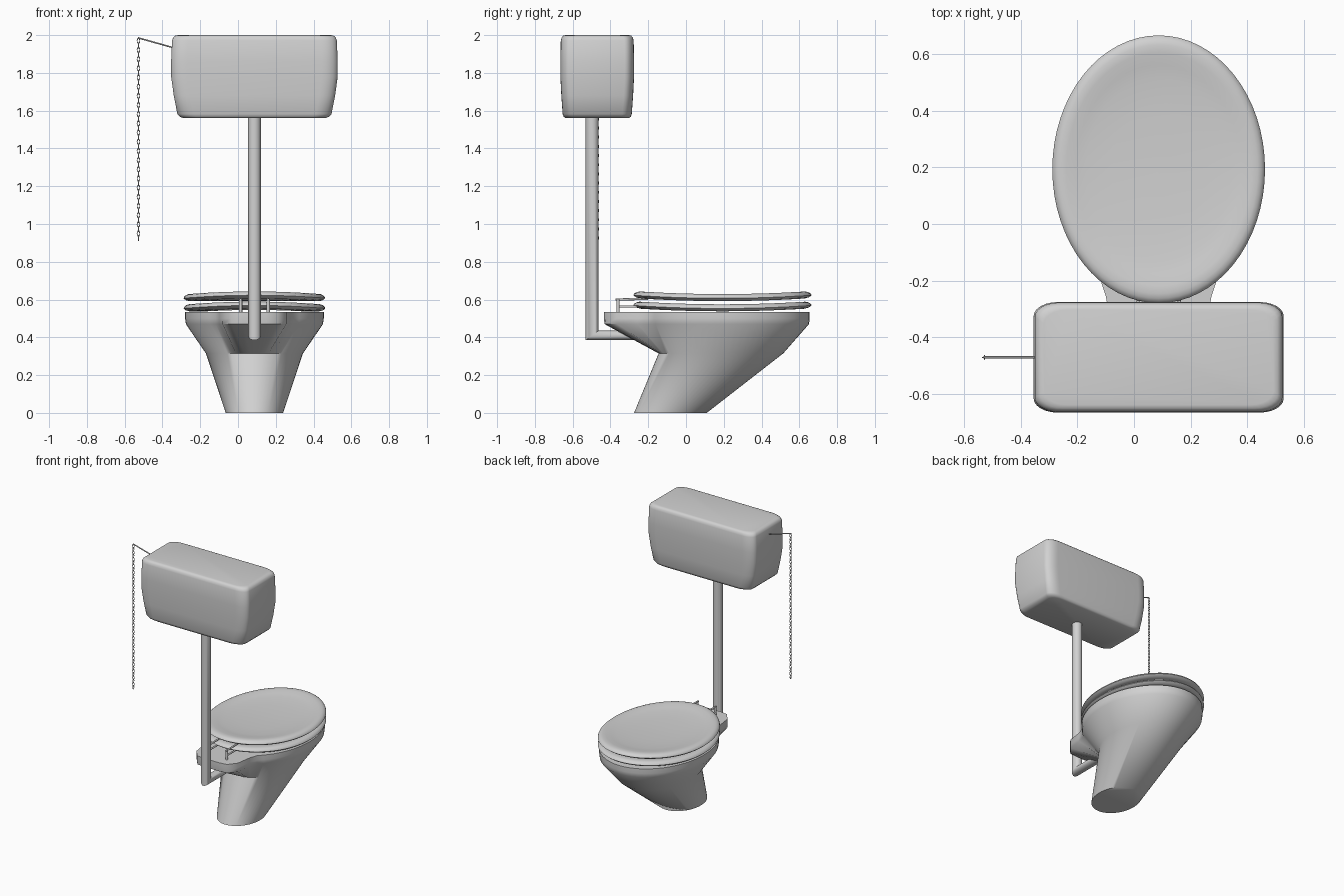
import bpy, bmesh
from math import sin, cos, pi, radians, copysign
from mathutils import Vector

cube = bpy.data.objects.get("Cube")
if cube:
    bpy.data.objects.remove(cube)

GREY = (0.64, 0.64, 0.64, 1)
mat = bpy.data.materials.new("light_grey_porcelain")
mat.use_nodes = True
mat.diffuse_color = GREY
mat.node_tree.nodes["Principled BSDF"].inputs["Base Color"].default_value = GREY

CX = 0.087          # shared centre line of bowl, pipe and tank
N = 64
ANGLES = [2 * pi * i / N for i in range(N)]


def finish(obj, name, angle=50):
    obj.name = name
    obj.data.materials.clear()
    obj.data.materials.append(mat)
    bpy.ops.object.select_all(action="DESELECT")
    obj.select_set(True)
    bpy.context.view_layer.objects.active = obj
    bpy.ops.object.shade_smooth_by_angle(angle=radians(angle))
    return obj


def loft(name, rings, caps=True, closed=False, angle=50):
    """Skin a list of equal-length point rings."""
    bm = bmesh.new()
    loops = [[bm.verts.new(p) for p in ring] for ring in rings]
    pairs = list(zip(loops, loops[1:]))
    if closed:
        pairs.append((loops[-1], loops[0]))
    for a, b in pairs:
        for i in range(len(a)):
            j = (i + 1) % len(a)
            bm.faces.new((a[i], a[j], b[j], b[i]))
    if caps and not closed:
        bm.faces.new(loops[0][::-1])
        bm.faces.new(loops[-1])
    bmesh.ops.recalc_face_normals(bm, faces=bm.faces)
    mesh = bpy.data.meshes.new(name)
    bm.to_mesh(mesh)
    bm.free()
    obj = bpy.data.objects.new(name, mesh)
    bpy.context.collection.objects.link(obj)
    return finish(obj, name, angle)


def rod(name, start, end, radius, sides=12):
    a, b = Vector(start), Vector(end)
    bpy.ops.mesh.primitive_cylinder_add(vertices=sides, radius=radius,
                                        depth=(b - a).length, location=(a + b) / 2)
    obj = bpy.context.object
    obj.rotation_euler = (b - a).to_track_quat("Z", "Y").to_euler()
    return finish(obj, name)


def oval(z, back, front, half):
    mid, length = (back + front) / 2, (front - back) / 2
    return [(CX + half * cos(t), mid + length * sin(t), z) for t in ANGLES]


def rim_outline(z, grow=0.0):
    """Oval with a narrow shelf reaching backwards."""
    ring = []
    for t in ANGLES:
        c, s = cos(t), sin(t)
        r = 1 / ((c / (0.367 + grow)) ** 2 + (s / (0.465 + grow)) ** 2) ** 0.5
        if s < 0:
            # rounded-end shelf as a high-order superellipse
            shelf = 1 / ((abs(c) / 0.19) ** 6 + (abs(s) / (0.625 + grow)) ** 6) ** (1 / 6)
            r = max(r, shelf)
        ring.append((CX + r * c, 0.19 + r * s, z))
    return ring


# Bowl: flared pedestal, rim with shelf, hollow basin
loft("toilet_bowl", [
    oval(0.0, -0.275, 0.11, 0.152),
    oval(0.315, -0.145, 0.515, 0.257),
    rim_outline(0.47, -0.004),
    rim_outline(0.5),
    rim_outline(0.535),
    oval(0.535, -0.17, 0.56, 0.27),
    oval(0.45, -0.14, 0.53, 0.25),
    oval(0.34, -0.05, 0.38, 0.17),
    oval(0.27, 0.0, 0.22, 0.09),
])


# Seat and lid: ovals gently raised at both ends
def saddle(scale, z):
    return [(CX + 0.375 * scale * cos(t), 0.193 + 0.472 * scale * sin(t),
             z + 0.016 * (scale * sin(t)) ** 2) for t in ANGLES]


edge = [(0.92, 0.592), (0.97, 0.597), (1.0, 0.607), (0.99, 0.616),
        (0.965, 0.624), (0.93, 0.629), (0.87, 0.629)]
lid_top = [(0.78, 0.624), (0.68, 0.62), (0.45, 0.618), (0.2, 0.617), (0.02, 0.617)]
loft("toilet_lid", [saddle(s, z) for s, z in [(0.02, 0.592), (0.5, 0.592)] + edge + lid_top])

seat_inner = [(0.72, 0.622), (0.64, 0.612), (0.62, 0.6), (0.66, 0.592)]
loft("toilet_seat", [saddle(s, z - 0.054) for s, z in edge + seat_inner], closed=True)

# Hinges: two posts, each with arms to the lid and the seat
for side, label in ((1, "left"), (-1, "right")):
    x = CX + side * 0.073
    rod(f"{label}_hinge_post", (x, -0.36, 0.53), (x, -0.36, 0.602), 0.009)
    rod(f"{label}_lid_arm", (x, -0.372, 0.6), (x, -0.2, 0.604), 0.006)
    rod(f"{label}_seat_arm", (x, -0.36, 0.563), (x, -0.2, 0.563), 0.006)


# Tank: rounded rectangle rings, tapering to the bottom
def tank_ring(z, hx, hy, rx=0.085, ry=0.05):
    ring = []
    for k in range(4):
        for i in range(7):
            t = (k + i / 6) * pi / 2
            m = (k + 0.5) * pi / 2
            ring.append((CX + copysign(hx - rx, cos(m)) + rx * cos(t),
                         -0.47 + copysign(hy - ry, sin(m)) + ry * sin(t), z))
    return ring


loft("water_tank", [tank_ring(*level) for level in [
    (1.56, 0.375, 0.168), (1.568, 0.395, 0.178), (1.582, 0.408, 0.183),
    (1.68, 0.427, 0.19), (1.78, 0.441, 0.195), (1.86, 0.441, 0.195),
    (1.972, 0.436, 0.193), (1.988, 0.43, 0.188), (1.997, 0.419, 0.18),
    (2.0, 0.405, 0.168)]])

# Flush pipe with a mitred elbow
R = 0.034
turn = [2 * pi * i / 24 for i in range(24)]
loft("flush_pipe", [
    [(CX + R * cos(t), -0.497 + R * sin(t), 1.6) for t in turn],
    [(CX + R * cos(t), -0.497 + R * sin(t), 0.41 + 0.025 * sin(t)) for t in turn],
    [(CX + R * cos(t), -0.15, 0.41 + 0.025 * sin(t)) for t in turn]])

# Pull lever and chain of alternating links
rod("pull_lever", (-0.33, -0.47, 1.93), (-0.53, -0.47, 1.986), 0.004, 8)
links = []
for i in range(2):
    bpy.ops.mesh.primitive_torus_add(major_segments=12, minor_segments=6,
                                     major_radius=0.007, minor_radius=0.0022,
                                     location=(-0.527, -0.47, 1.97 - i * 0.0243),
                                     rotation=(pi / 2, 0, i * pi / 2))
    link = bpy.context.object
    link.scale = (1, 1.85, 1)
    bpy.ops.object.transform_apply(location=False, rotation=True, scale=True)
    links.append(link)
for link in links:
    link.select_set(True)
bpy.context.view_layer.objects.active = links[0]
bpy.ops.object.join()
chain = finish(bpy.context.object, "pull_chain")
array = chain.modifiers.new("links", "ARRAY")
array.count = 22
array.use_relative_offset = False
array.use_constant_offset = True
array.constant_offset_displace = (0, 0, -0.0486)
